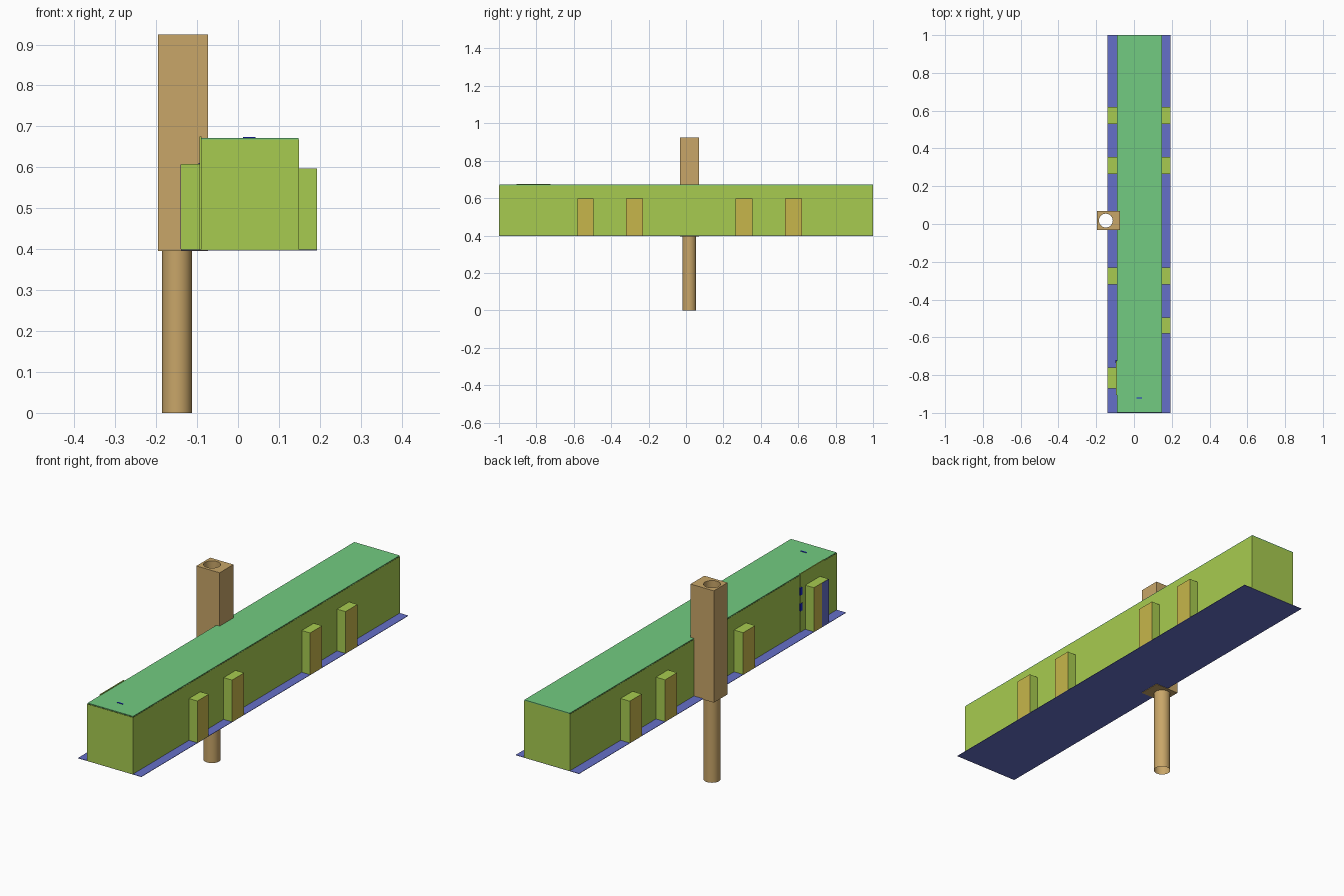
import bpy, bmesh, math

if "Cube" in bpy.data.objects:
    bpy.data.objects.remove(bpy.data.objects["Cube"])


def material(name, rgb):
    m = bpy.data.materials.new(name)
    m.diffuse_color = (*rgb, 1)
    m.use_nodes = True
    m.node_tree.nodes["Principled BSDF"].inputs["Base Color"].default_value = m.diffuse_color
    return m


LIME = material("lime", (0.39, 0.60, 0.08))
GREEN = material("green", (0.17, 0.60, 0.22))
GOLD = material("gold", (0.57, 0.47, 0.07))
TAN = material("tan", (0.58, 0.38, 0.14))
VIOLET = material("violet", (0.13, 0.16, 0.58))
BLUE = material("blue", (0.01, 0.02, 0.6))


def finish(name, bm, mat):
    me = bpy.data.meshes.new(name)
    bm.to_mesh(me)
    bm.free()
    me.materials.append(mat)
    ob = bpy.data.objects.new(name, me)
    bpy.context.collection.objects.link(ob)
    return ob


def box(name, x, y, z, mat, drop=()):
    """Box from axis ranges; drop lists z directions (1 or -1) left open."""
    bm = bmesh.new()
    bmesh.ops.create_cube(bm, size=1)
    bmesh.ops.delete(bm, geom=[f for f in bm.faces if round(f.normal.z) in drop],
                     context='FACES_ONLY')
    for v in bm.verts:
        for i, (a, b) in enumerate((x, y, z)):
            v.co[i] = a if v.co[i] < 0 else b
    return finish(name, bm, mat)


def cylinder(name, cx, cy, r, z0, z1, mat, caps):
    bm = bmesh.new()
    bmesh.ops.create_cone(bm, cap_ends=caps, segments=40, radius1=r, radius2=r, depth=z1 - z0)
    bmesh.ops.translate(bm, verts=bm.verts, vec=(cx, cy, (z0 + z1) / 2))
    for f in bm.faces:
        f.smooth = len(f.verts) == 4
    return finish(name, bm, mat)


# Long wall shell with a lid
box("body_walls", (-0.091, 0.149), (-1, 1), (0.398, 0.668), LIME, drop=(-1, 1))
box("roof_lid", (-0.09, 0.148), (-0.998, 1), (0.668, 0.672), GREEN)

# Thin floor plate and square post
floor = box("floor_plate", (-0.139, 0.193), (-1, 1), (0.397, 0.399), VIOLET)
post = box("square_post", (-0.195, -0.073), (-0.033, 0.07), (0.395, 0.925), TAN)

# Round bore through post and floor, with the open tube below
cutter = cylinder("bore_cutter", -0.149, 0.018, 0.0366, 0.2, 1.1, TAN, True)
cutter.hide_render = True
cutter.hide_viewport = True
for ob in (floor, post):
    mod = ob.modifiers.new("bore", 'BOOLEAN')
    mod.operation = 'DIFFERENCE'
    mod.solver = 'EXACT'
    mod.object = cutter
cylinder("lower_tube", -0.149, 0.018, 0.0366, 0, 0.396, TAN, False)


# Buttresses: lime block with a gold outer face
def buttress(name, side, y0, y1, top):
    x = (-0.139, -0.091) if side < 0 else (0.149, 0.193)
    ob = box(name, x, (y0, y1), (0.399, top), LIME)
    ob.data.materials.append(GOLD)
    for p in ob.data.polygons:
        if p.normal.x * side > 0.9:
            p.material_index = 1


for i, (y0, y1) in enumerate(((0.53, 0.62), (0.265, 0.355), (-0.32, -0.23))):
    buttress(f"left_buttress_{i}", -1, y0, y1, 0.597)
    buttress(f"right_buttress_{i}", 1, y0, y1, 0.597)
buttress("right_buttress_3", 1, -0.58, -0.495, 0.597)

# Door on the left wall with its block, panel and hinges
box("door", (-0.094, -0.089), (-0.905, -0.725), (0.399, 0.675), LIME)
buttress("door_block", -1, -0.87, -0.76, 0.608)
box("door_block_panel", (-0.140, -0.138), (-0.87, -0.82), (0.40, 0.607), VIOLET)
for i, z in enumerate((0.5, 0.575)):
    box(f"hinge_{i}", (-0.097, -0.09), (-0.735, -0.72), (z, z + 0.035), BLUE)

# Small mark on the lid
box("lid_mark", (0.012, 0.043), (-0.924, -0.918), (0.671, 0.674), BLUE)
